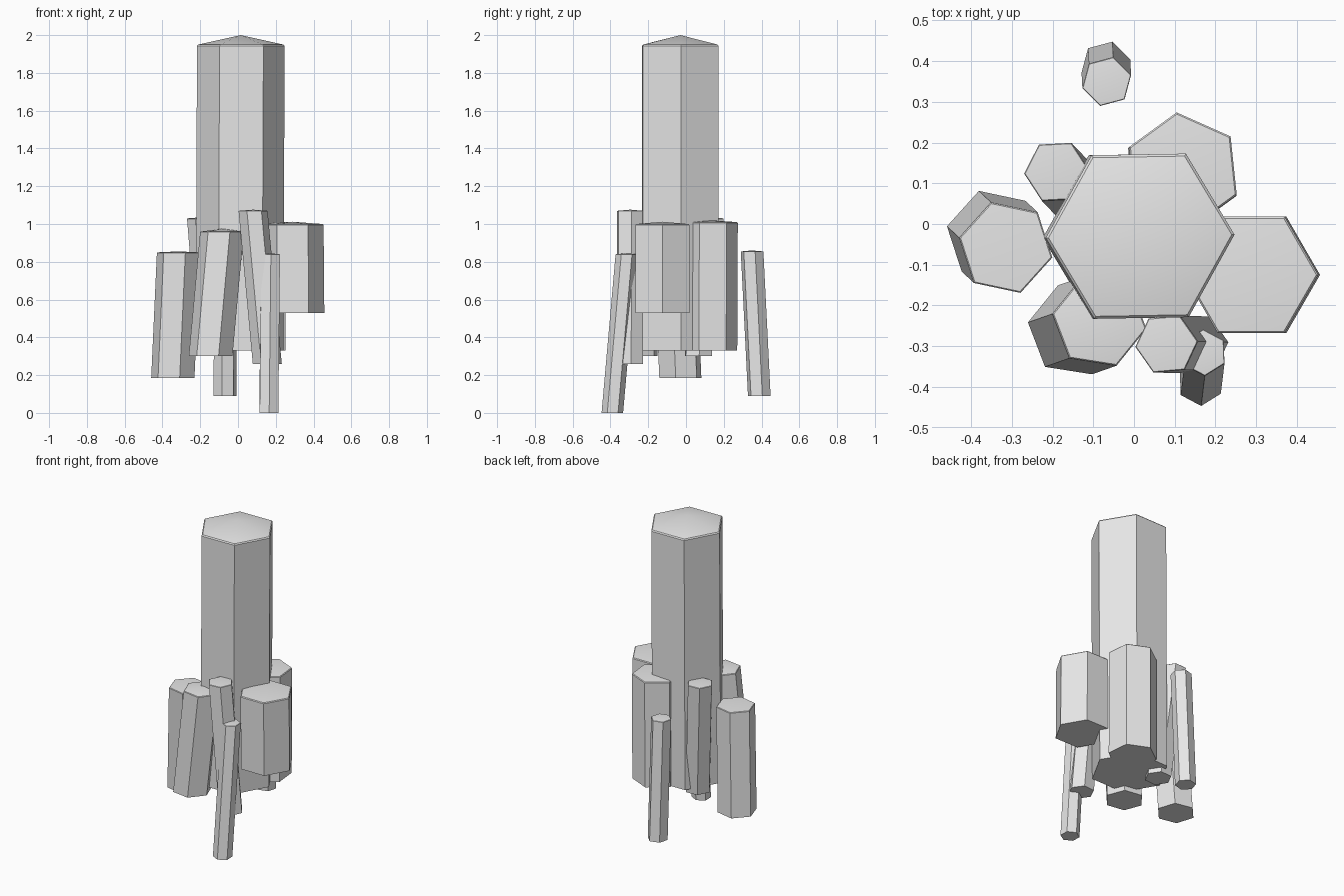
import bpy
import math

cube = bpy.data.objects.get("Cube")
if cube:
    bpy.data.objects.remove(cube, do_unlink=True)

# One plain stone colour
stone = bpy.data.materials.new("grey_stone")
stone.use_nodes = True
stone.diffuse_color = (0.8, 0.8, 0.8, 1)
stone.node_tree.nodes["Principled BSDF"].inputs["Base Color"].default_value = (0.8, 0.8, 0.8, 1)


def crystal(name, top, bottom, radius, turn, peak):
    """Leaning six-sided column with a thin chamfer and a shallow pointed cap."""
    chamfer = radius * 0.03
    # Rings from the bottom up: centre, radius
    rings = [(bottom, radius),
             ((top[0], top[1], top[2] - chamfer), radius),
             (top, radius - chamfer)]
    verts = []
    for (cx, cy, cz), r in rings:
        for i in range(6):
            a = math.radians(turn + 60 * i)
            verts.append((cx + r * math.cos(a), cy + r * math.sin(a), cz))
    verts.append((top[0], top[1], top[2] + peak))
    apex = len(verts) - 1

    faces = [tuple(reversed(range(6)))]
    for i in range(6):
        j = (i + 1) % 6
        for k in (0, 6):
            faces.append((k + i, k + j, k + 6 + j, k + 6 + i))
        faces.append((12 + i, 12 + j, apex))

    mesh = bpy.data.meshes.new(name)
    mesh.from_pydata(verts, [], faces)
    mesh.materials.append(stone)
    obj = bpy.data.objects.new(name, mesh)
    bpy.context.collection.objects.link(obj)
    bpy.ops.object.select_all(action='DESELECT')
    obj.select_set(True)
    bpy.context.view_layer.objects.active = obj
    bpy.ops.object.shade_smooth_by_angle(angle=math.radians(30))
    return obj


# Tall central column
crystal("main_column", (0.015, -0.03, 1.95), (0.008, -0.03, 0.33), 0.232, 1, 0.05)

# Wide columns around it
crystal("left_column", (0.288, -0.125, 1.0), (0.292, -0.125, 0.53), 0.165, 0, 0.012)
crystal("back_left_column", (0.12, 0.13, 1.01), (0.118, 0.127, 0.33), 0.145, 36, 0.01)
crystal("right_column", (-0.315, -0.058, 0.85), (-0.345, -0.03, 0.185), 0.117, 48, 0.005)
crystal("front_right_column", (-0.085, -0.239, 0.96), (-0.145, -0.26, 0.30), 0.117, 51, 0.015)

# Slender columns
crystal("back_right_column", (-0.19, 0.128, 1.03), (-0.13, 0.065, 0.30), 0.080, 3, 0.006)
crystal("front_left_column", (0.08, -0.295, 1.07), (0.155, -0.297, 0.26), 0.077, 5, 0.006)
crystal("front_shard", (0.172, -0.316, 0.84), (0.163, -0.39, 0.0), 0.057, 32, 0.005)
crystal("back_shard", (-0.067, 0.35, 0.855), (-0.069, 0.388, 0.09), 0.062, 15, 0.005)
